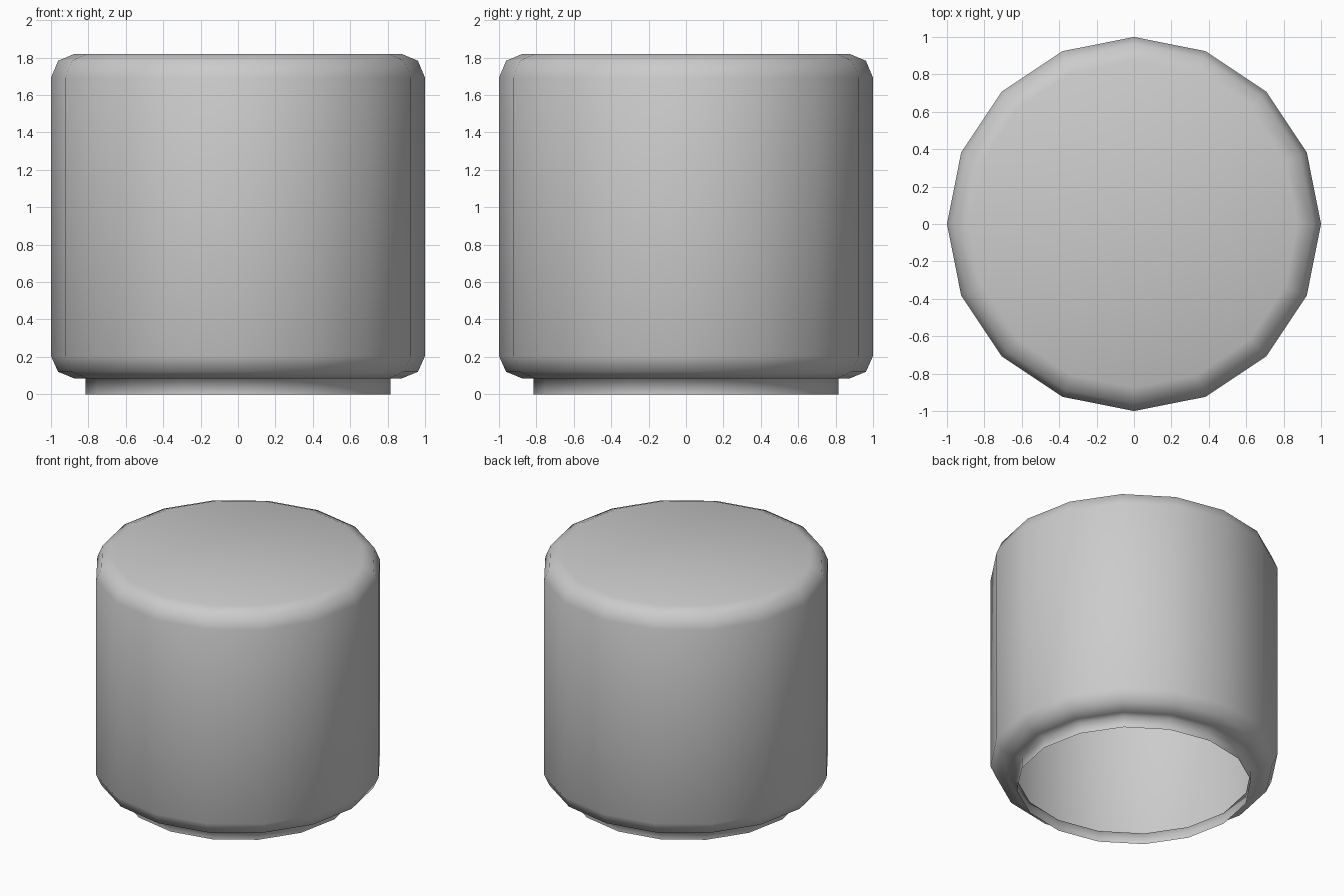
import bpy, bmesh
from math import cos, sin, pi

if "Cube" in bpy.data.objects:
    bpy.data.objects.remove(bpy.data.objects["Cube"])

SIDES = 16

# Jar shell: half profile (radius, z) from the open neck up to the lid edge
profile = [(0.815, 0.0), (0.815, 0.085), (0.875, 0.085), (0.962, 0.12), (1.0, 0.205),
           (1.0, 1.692), (0.962, 1.783), (0.875, 1.82)]

bm = bmesh.new()
rings = [[bm.verts.new((r * cos(2 * pi * i / SIDES), r * sin(2 * pi * i / SIDES), z))
          for i in range(SIDES)] for r, z in profile]

# Skin neighbouring rings, facing outwards
for low, high in zip(rings, rings[1:]):
    for i in range(SIDES):
        j = (i + 1) % SIDES
        bm.faces.new((low[i], low[j], high[j], high[i]))

# Closed flat top; the neck stays open underneath
bm.faces.new(rings[-1])

for face in bm.faces:
    face.smooth = True

mesh = bpy.data.meshes.new("jar_shell")
bm.to_mesh(mesh)
bm.free()
jar = bpy.data.objects.new("jar_shell", mesh)
bpy.context.collection.objects.link(jar)
